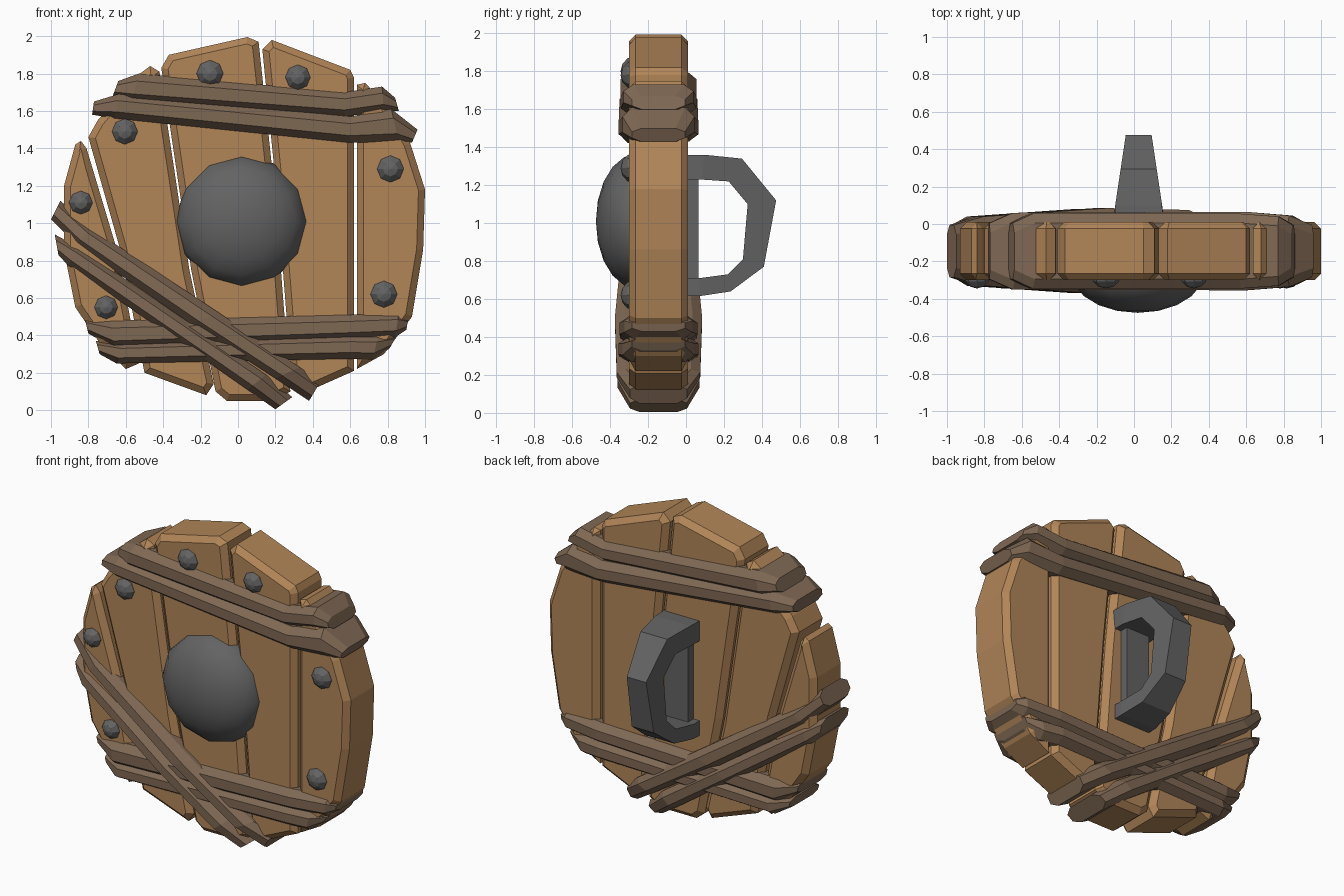
import bpy, bmesh, math
from mathutils import Matrix, Vector


def material(name, rgb):
    m = bpy.data.materials.new(name)
    m.diffuse_color = (*rgb, 1)
    return m


WOOD = material("plank wood", (0.44, 0.235, 0.097))
STRAP = material("dark strap", (0.212, 0.138, 0.088))
METAL = material("grey metal", (0.125, 0.125, 0.125))
MID = -0.145  # depth centre of the shield body


def finish(bm, name, mat):
    bmesh.ops.recalc_face_normals(bm, faces=bm.faces)
    me = bpy.data.meshes.new(name)
    bm.to_mesh(me)
    bm.free()
    me.materials.append(mat)
    ob = bpy.data.objects.new(name, me)
    bpy.context.collection.objects.link(ob)
    return ob


def loft(rings, name, mat, closed_ends=True):
    bm = bmesh.new()
    vs = [[bm.verts.new(p) for p in r] for r in rings]
    n = len(vs[0])
    for a, b in zip(vs, vs[1:]):
        for i in range(n):
            j = (i + 1) % n
            bm.faces.new((a[i], a[j], b[j], b[i]))
    bm.faces.new(vs[0])
    bm.faces.new(vs[-1])
    return finish(bm, name, mat)


# Planks: outlines in x, z extruded through the depth, with chamfered rims
planks = [
    [(-.84, 1.44), (-.87, 1.42), (-.93, 1.2), (-.93, .85), (-.87, .55), (-.74, .36),
     (-.6, .22), (-.53, .25), (-.645, .85), (-.81, 1.4)],
    [(-.8, 1.46), (-.75, 1.55), (-.55, 1.78), (-.47, 1.84), (-.42, 1.81), (-.26, .75),
     (-.13, .14), (-.17, .08), (-.5, .2), (-.63, .86)],
    [(-.41, 1.83), (-.37, 1.9), (.05, 1.995), (.11, 1.97), (.2, 1.13), (.28, .1),
     (.18, .05), (-.06, .05), (-.12, .1), (-.25, .75)],
    [(.13, 1.93), (.18, 1.98), (.6, 1.82), (.62, 1.78), (.62, .21), (.35, .09),
     (.29, .12), (.21, 1.13)],
    [(.635, 1.74), (.68, 1.75), (.82, 1.6), (.92, 1.43), (1.0, 1.18), (.99, .86),
     (.93, .5), (.78, .3), (.635, .22)],
]
for k, outline in enumerate(planks):
    ob = loft([[(x, y, z) for x, z in outline] for y in (-0.30, 0.01)],
              f"plank_{k + 1}", WOOD)
    bm = bmesh.new()
    bm.from_mesh(ob.data)
    rim = [e for e in bm.edges if abs(e.verts[0].co.y - e.verts[1].co.y) < 1e-4]
    bmesh.ops.bevel(bm, geom=rim, offset=0.035, segments=1, affect='EDGES')
    bm.to_mesh(ob.data)
    bm.free()


# Straps: pairs of chamfered bands wrapped round the planks
def band(name, stations):
    rings = []
    for xl, zl, xh, zh, d in stations:
        half = [(0, d - .05), (.27, d), (.73, d), (1, d - .05)]
        prof = [(f, MID - w) for f, w in half] + [(f, MID + w) for f, w in reversed(half)]
        rings.append([(xl + (xh - xl) * f, y, zl + (zh - zl) * f) for f, y in prof])
    loft(rings, name, STRAP)


band("top_strap_upper", [(-.67, 1.68, -.64, 1.76, .15), (-.57, 1.65, -.53, 1.80, .20),
                         (.57, 1.57, .57, 1.70, .20), (.78, 1.60, .77, 1.73, .185),
                         (.86, 1.60, .84, 1.67, .14)])
band("top_strap_lower", [(-.78, 1.58, -.77, 1.65, .15), (-.66, 1.56, -.64, 1.69, .205),
                         (.60, 1.43, .60, 1.57, .21), (.86, 1.43, .82, 1.61, .19),
                         (.93, 1.43, .96, 1.50, .14)])
band("bottom_strap_upper", [(-.80, .41, -.82, .49, .15), (-.66, .33, -.68, .48, .20),
                            (.62, .38, .60, .51, .205), (.84, .39, .86, .52, .18),
                            (.90, .43, .91, .49, .14)])
band("bottom_strap_lower", [(-.74, .30, -.76, .37, .15), (-.65, .25, -.62, .36, .205),
                            (.60, .275, .60, .40, .21), (.72, .27, .75, .40, .19),
                            (.81, .33, .85, .40, .14)])
band("diagonal_strap_upper", [(-1.0, 1.02, -.95, 1.12, .14), (-.87, .89, -.78, .97, .185),
                              (-.25, .46, -.10, .52, .23), (.20, .17, .33, .23, .22),
                              (.38, .05, .44, .15, .15)])
band("diagonal_strap_lower", [(-.96, .83, -.98, .94, .14), (-.91, .775, -.85, .87, .185),
                              (-.35, .39, -.25, .46, .225), (.05, .11, .15, .19, .215),
                              (.2, .005, .29, .07, .15)])


# Boss and rivets: low-poly spheres with poles facing forward
def dome(name, x, z, y, r, depth, seg, rings):
    bm = bmesh.new()
    bmesh.ops.create_uvsphere(bm, u_segments=seg, v_segments=rings, radius=1)
    bmesh.ops.transform(bm, verts=bm.verts, matrix=Matrix.Translation((x, y, z))
                        @ Matrix.Diagonal((r, depth, r, 1))
                        @ Matrix.Rotation(math.pi / 2, 4, 'X'))
    return finish(bm, name, METAL)


boss = dome("boss", .02, 1.01, -.26, .355, .215, 12, 10)
boss.data.polygons.foreach_set("use_smooth", [True] * len(boss.data.polygons))
for k, (x, z, r) in enumerate([(-.15, 1.80, .08), (.32, 1.78, .075), (-.605, 1.49, .077),
                               (-.84, 1.11, .07), (-.705, .55, .07), (.78, .62, .08),
                               (.815, 1.29, .08)]):
    dome(f"rivet_{k + 1}", x, z, -.27, r, .075, 8, 6)

# Handle: faceted loop on the back, tapering outwards, over a flat bar
outer = [(-.02, 1.36), (.10, 1.36), (.295, 1.34), (.475, 1.12), (.41, .77), (.235, .64),
         (.07, .615), (-.02, .615)]
inner = [(-.02, 1.23), (.08, 1.23), (.225, 1.22), (.325, 1.10), (.30, .81), (.22, .73),
         (.07, .71), (-.02, .71)]
rings = []
for o, i in zip(outer, inner):
    ring = []
    for (y, z), s in ((o, -1), (o, 1), (i, 1), (i, -1)):
        w = .13 - .06 * max(0, y - .07) / .4
        ring.append((.025 + s * w, y, z))
    rings.append(ring)
loft(rings, "handle", METAL)
loft([[(x, -.02, z), (x, .065, z), (x, .065, z2), (x, -.02, z2)]
      for x, z, z2 in ((-.06, .68, 1.26), (.11, .68, 1.26))], "handle_bar", METAL)
